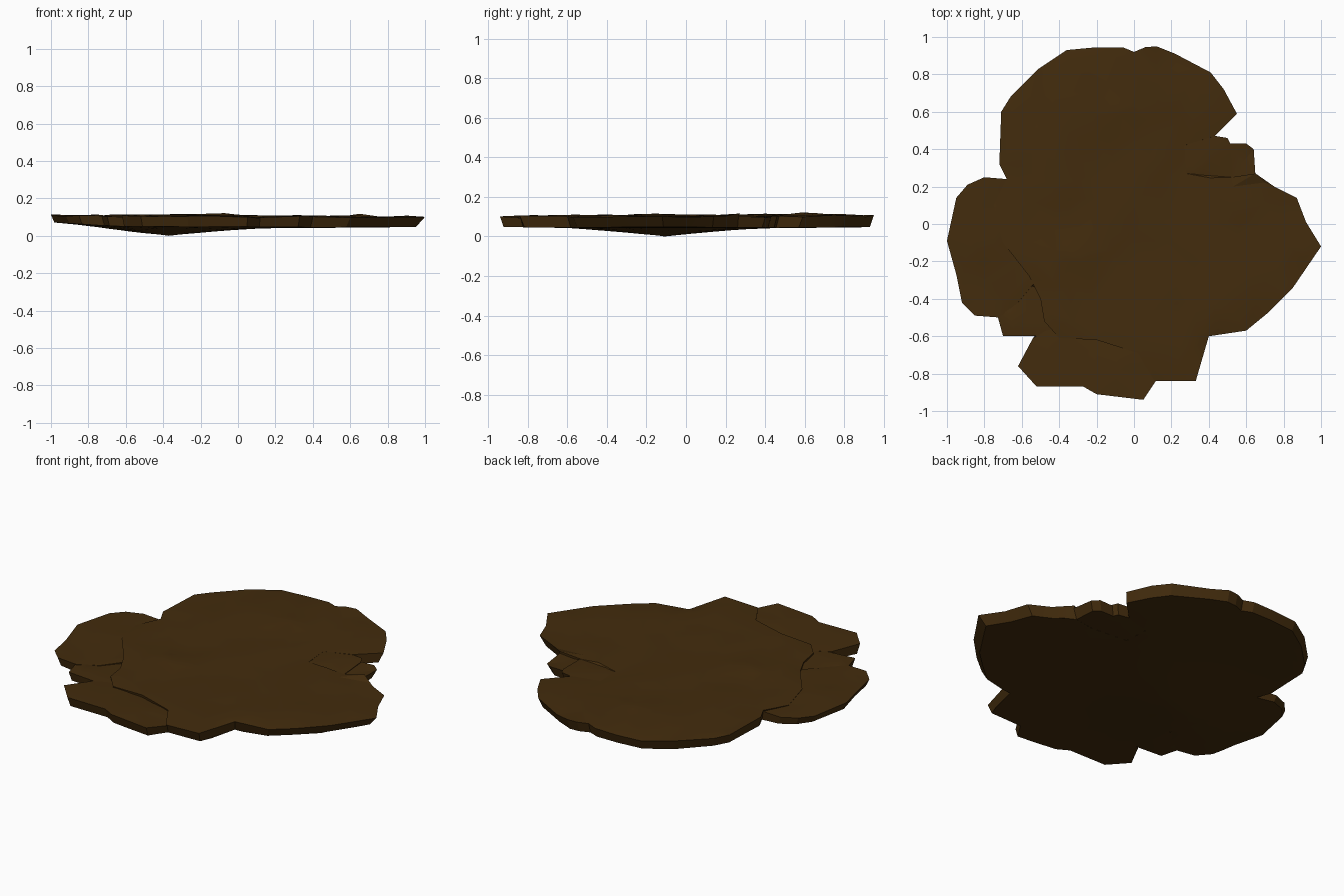
import bpy
import bmesh
import math
import random
from mathutils import Vector, noise
from mathutils.geometry import delaunay_2d_cdt

random.seed(4)
cube = bpy.data.objects.get("Cube")
if cube:
    bpy.data.objects.remove(cube, do_unlink=True)

# One earthy brown for the whole rock
COLOUR = (0.056, 0.025, 0.004, 1.0)
brown = bpy.data.materials.new("dark_brown_rock")
brown.use_nodes = True
brown.diffuse_color = COLOUR
shader = brown.node_tree.nodes["Principled BSDF"]
shader.inputs["Base Color"].default_value = COLOUR
shader.inputs["Roughness"].default_value = 0.9

KEEL = Vector((-0.37, -0.11))
BUMPS = [(Vector((-0.12, 0.6)), 0.011, 0.14), (Vector((0.64, 0.27)), 0.025, 0.03)]


def top_height(point):
    """Uneven upper surface with a few raised spots."""
    x, y = point
    broad = noise.noise(Vector((x * 2.5 - y, y * 4 - x, 1)))
    fine = noise.noise(Vector((x * 6, y * 9, 5)))
    z = 0.104 - 0.005 * x + 0.009 * broad + 0.009 * fine
    for centre, height, radius in BUMPS:
        z += height * math.exp(-((point - centre).length / radius) ** 2)
    return z


def bottom_height(point):
    """Flat underside that rises to the right and drops to a shallow keel."""
    rise = 0.022 * min(1, max(0, (-point.x - 0.6) / 0.4))
    dip = max(0, 1 - (point - KEEL).length / 0.55) ** 1.4
    return 0.041 + 0.007 * point.length ** 2 + rise - 0.042 * dip


def make_slab(name, outline, lift, tuck=0.0, spacing=0.11):
    """Fill an outline with irregular facets and thicken it into a slab.
    The tuck slopes a plate down towards the middle, under its neighbour."""
    rim = [Vector(p) for p in outline]
    count = len(rim)
    area = sum(rim[i - 1].cross(rim[i]) for i in range(count))
    if area < 0:
        rim.reverse()

    # Scatter inner points on a jittered grid, clear of the rim
    points = list(rim) + [KEEL]
    steps = int(1 / spacing)
    for i in range(-steps, steps + 1):
        for j in range(-steps, steps + 1):
            p = Vector((i + random.uniform(-0.35, 0.35),
                        j + random.uniform(-0.35, 0.35))) * spacing
            if min((p - q).length for q in points) > spacing * 0.4:
                points.append(p)
    edges = [(i, (i + 1) % count) for i in range(count)]
    flat, _, faces, origins, _, _ = delaunay_2d_cdt(
        points, edges, [list(range(count))], 1, 1e-5)

    bm = bmesh.new()
    upper, lower = {}, {}
    for index in sorted({i for face in faces for i in face}):
        p = flat[index]
        on_rim = any(o < count for o in origins[index])
        drop = tuck * max(0, 0.95 - p.length) + (0.003 if on_rim else 0)
        upper[index] = bm.verts.new((p.x, p.y, top_height(p) + lift - drop))
        base = p * (0.982 - 0.03 * max(0, p.x)) if on_rim else p
        floor = max(0, bottom_height(p) + tuck * 0.03)
        lower[index] = bm.verts.new((base.x, base.y, floor))
    borders = set()
    for face in faces:
        bm.faces.new([upper[i] for i in face])
        bm.faces.new([lower[i] for i in reversed(face)])
        borders.update(zip(face, face[1:] + face[:1]))

    # Close the broken side faces
    for a, b in borders:
        if (b, a) not in borders:
            bm.faces.new((upper[b], upper[a], lower[a], lower[b]))
    bmesh.ops.recalc_face_normals(bm, faces=bm.faces)

    mesh = bpy.data.meshes.new(name)
    bm.to_mesh(mesh)
    bm.free()
    mesh.materials.append(brown)
    mesh.shade_smooth()
    mesh.set_sharp_from_angle(angle=math.radians(12))
    slab = bpy.data.objects.new(name, mesh)
    bpy.context.collection.objects.link(slab)


# Large main slab: rounded back, pointed left side and square front corner
make_slab("main_slab", [
    (0.12, 0.95), (0.22, 0.91), (0.41, 0.81), (0.48, 0.72), (0.55, 0.59),
    (0.43, 0.47), (0.27, 0.42), (0.28, 0.27), (0.52, 0.25), (0.65, 0.27),
    (0.75, 0.2), (0.87, 0.14),
    (0.92, 0.01), (1, -0.12), (0.85, -0.34), (0.71, -0.48), (0.6, -0.57),
    (0.4, -0.6), (0.33, -0.84), (0.11, -0.84), (0.02, -0.69), (-0.2, -0.62),
    (-0.4, -0.61), (-0.48, -0.52), (-0.5, -0.4), (-0.56, -0.28),
    (-0.7, -0.1), (-0.75, 0.1), (-0.68, 0.24), (-0.72, 0.32), (-0.71, 0.6),
    (-0.66, 0.68), (-0.51, 0.83), (-0.36, 0.93), (-0.2, 0.945),
    (-0.06, 0.945), (0, 0.92), (0.06, 0.945)], 0.002)

# Plate broken off along the right side
make_slab("right_plate", [
    (-0.68, 0.24), (-0.8, 0.25), (-0.89, 0.21), (-0.95, 0.14), (-1, -0.09),
    (-0.95, -0.27), (-0.92, -0.42), (-0.85, -0.49), (-0.72, -0.5),
    (-0.62, -0.42), (-0.52, -0.3), (-0.55, 0), (-0.6, 0.2)], 0.002, 0.03)

# Small chip between the right and front plates
make_slab("corner_chip", [
    (-0.73, -0.49), (-0.7, -0.6), (-0.54, -0.6), (-0.35, -0.58),
    (-0.4, -0.38), (-0.55, -0.33), (-0.64, -0.41)], 0.0, 0.04)

# Plate slipping out from under the front edge
make_slab("front_plate", [
    (0.13, -0.82), (0.05, -0.94), (-0.2, -0.91), (-0.27, -0.87),
    (-0.52, -0.87), (-0.62, -0.76), (-0.54, -0.61), (-0.4, -0.53),
    (0, -0.58), (0.2, -0.7)], 0.001, 0.04)

# Two small chips in the notch at the back left
make_slab("inner_notch_chip", [
    (0.44, 0.47), (0.5, 0.46), (0.52, 0.42), (0.53, 0.2), (0.22, 0.22),
    (0.22, 0.46)], 0.006, 0.018)
make_slab("outer_notch_chip", [
    (0.51, 0.43), (0.6, 0.43), (0.64, 0.4), (0.65, 0.25), (0.55, 0.17),
    (0.48, 0.25)], 0.002, 0.02)
